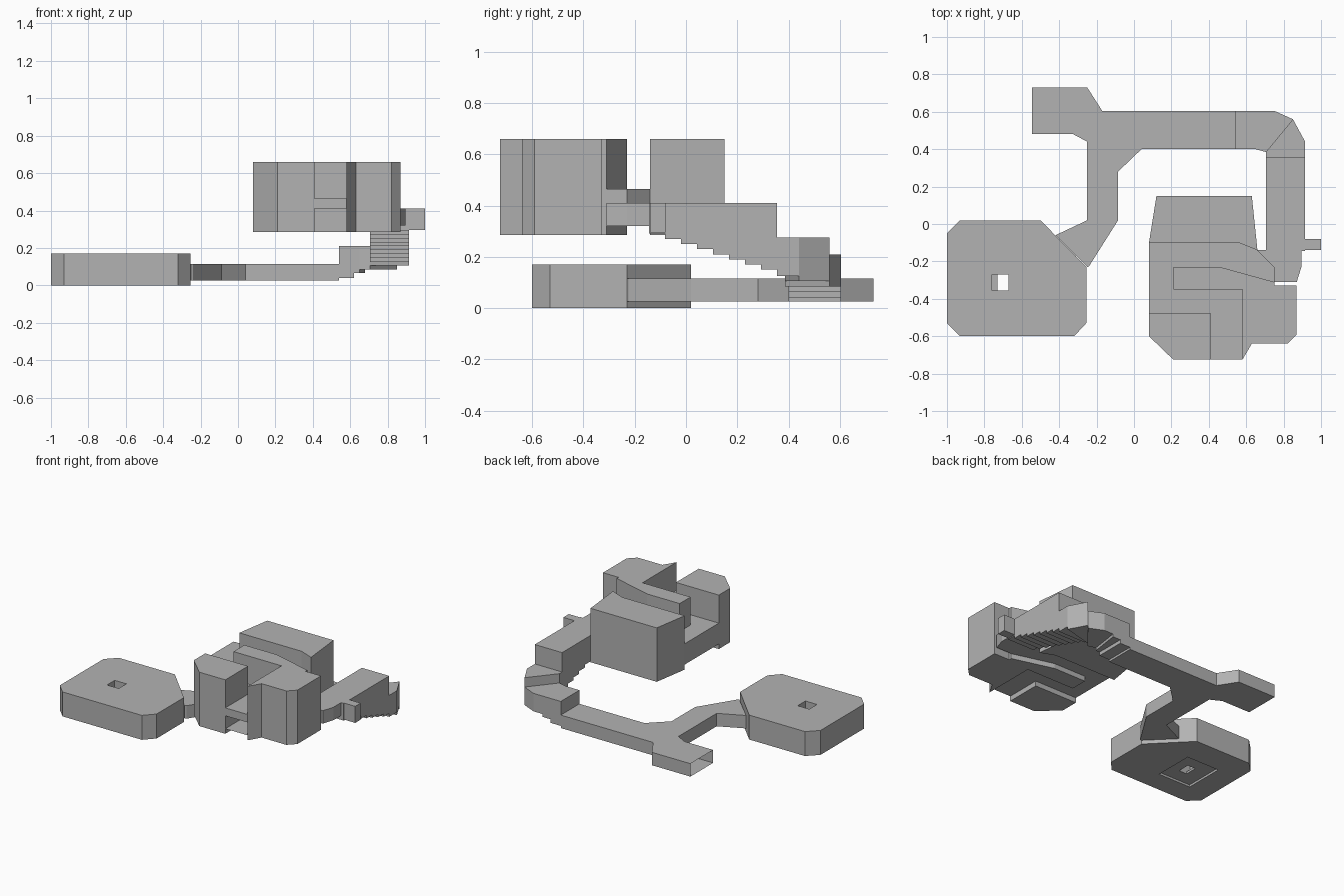
import bpy, bmesh
from mathutils import Vector

cube = bpy.data.objects.get("Cube")
if cube:
    bpy.data.objects.remove(cube, do_unlink=True)

grey = bpy.data.materials.new("plain_grey")
grey.use_nodes = True
grey.diffuse_color = (0.45, 0.45, 0.45, 1)
grey.node_tree.nodes["Principled BSDF"].inputs["Base Color"].default_value = grey.diffuse_color


def prism(name, outline, low, high, axis="z", open_sides=()):
    """Extrude an outline along an axis; listed side walls stay open."""
    place = {"z": lambda a, b, t: (a, b, t), "x": lambda a, b, t: (t, a, b)}[axis]
    bm = bmesh.new()
    bottom = [bm.verts.new(place(a, b, low)) for a, b in outline]
    top = [bm.verts.new(place(a, b, high)) for a, b in outline]
    bm.faces.new(bottom)
    bm.faces.new(top)
    n = len(outline)
    for i in range(n):
        if i not in open_sides:
            j = (i + 1) % n
            bm.faces.new((bottom[i], bottom[j], top[j], top[i]))
    bmesh.ops.recalc_face_normals(bm, faces=bm.faces)
    mesh = bpy.data.meshes.new(name)
    bm.to_mesh(mesh)
    bm.free()
    mesh.materials.append(grey)
    obj = bpy.data.objects.new(name, mesh)
    bpy.context.collection.objects.link(obj)
    return obj


def box(name, x0, x1, y0, y1, z0, z1):
    return prism(name, [(x0, y0), (x1, y0), (x1, y1), (x0, y1)], z0, z1)


def cut(target, cutter):
    cutter.hide_render = True
    mod = target.modifiers.new("cut", "BOOLEAN")
    mod.operation = "DIFFERENCE"
    mod.solver = "EXACT"
    mod.object = cutter
    bpy.context.view_layer.objects.active = target
    bpy.ops.object.modifier_apply(modifier=mod.name)
    bpy.data.objects.remove(cutter, do_unlink=True)


# Low octagonal room with a raised floor square and a central shaft
room = prism("octagon_room", [(-1, -.05), (-.93, .02), (-.50, .02), (-.255, -.23),
             (-.255, -.53), (-.32, -.6), (-.93, -.6), (-1, -.53)], 0, .17)
cut(room, box("floor_recess", -.835, -.585, -.45, -.17, -.1, .015))
cut(room, box("shaft_upper", -.76, -.67, -.355, -.27, .03, .3))
cut(room, box("shaft_lower", -.73, -.67, -.355, -.27, -.1, .1))

# Branching corridor, open at its far end
prism("corridor", [(.54, .40), (.54, .605), (-.17, .605), (-.25, .73), (-.545, .73),
      (-.545, .48), (-.325, .48), (-.25, .44), (-.25, .02), (-.42, -.06), (-.25, -.23),
      (-.24, -.225), (-.085, .02), (-.085, .28), (.04, .40)], .025, .115, open_sides=(4,))

# Turning steps at the corner
prism("corner_step_1", [(.54, .40), (.62, .40), (.62, .605), (.54, .605)], .04, .21)
prism("corner_step_2", [(.62, .40), (.65, .40), (.68, .605), (.62, .605)], .065, .21)
prism("corner_step_3", [(.65, .40), (.705, .385), (.85, .56), (.75, .605), (.68, .605)], .085, .21)
prism("corner_step_4", [(.705, .385), (.915, .44), (.85, .56)], .105, .275)
prism("corner_step_5", [(.705, .355), (.915, .355), (.915, .44), (.705, .385)], .125, .275)

# Straight stair with a flat ceiling and stepped underside
steps = 8
run, drop = .5 / steps, .02
profile = [(.355, .41), (-.145, .41)]
for i in range(steps):
    z = .29 - drop * i
    profile += [(-.145 + run * i, z), (-.145 + run * (i + 1), z)]
prism("staircase", profile, .705, .915, axis="x")
box("side_alcove", .9, 1, -.14, -.08, .295, .41)
prism("stair_landing", [(.75, -.31), (.87, -.31), (.895, -.23), (.895, -.14),
      (.66, -.14), (.75, -.23)], .32, .41)

# Upper rooms, all the same height
for name, outline in {
    "front_room": [(.08, -.6), (.21, -.725), (.41, -.725), (.41, -.475), (.08, -.475)],
    "side_room": [(.58, -.725), (.63, -.64), (.82, -.64), (.87, -.59), (.87, -.33),
                  (.75, -.33), (.75, -.31), (.46, -.23), (.21, -.23), (.21, -.35), (.58, -.35)],
    "back_room": [(.08, -.1), (.12, .15), (.63, .15), (.66, -.14), (.56, -.1)],
}.items():
    prism(name, outline, .285, .66)

# Low hall linking the upper rooms, with a doorway and lintel at the front
prism("low_hall", [(.08, -.475), (.41, -.475), (.41, -.725), (.58, -.725), (.58, -.35),
      (.21, -.35), (.21, -.23), (.46, -.23), (.75, -.31), (.75, -.23), (.66, -.14),
      (.56, -.1), (.08, -.1)], .32, .465, open_sides=(2,))
box("doorway_lintel", .41, .58, -.725, -.72, .41, .465)
